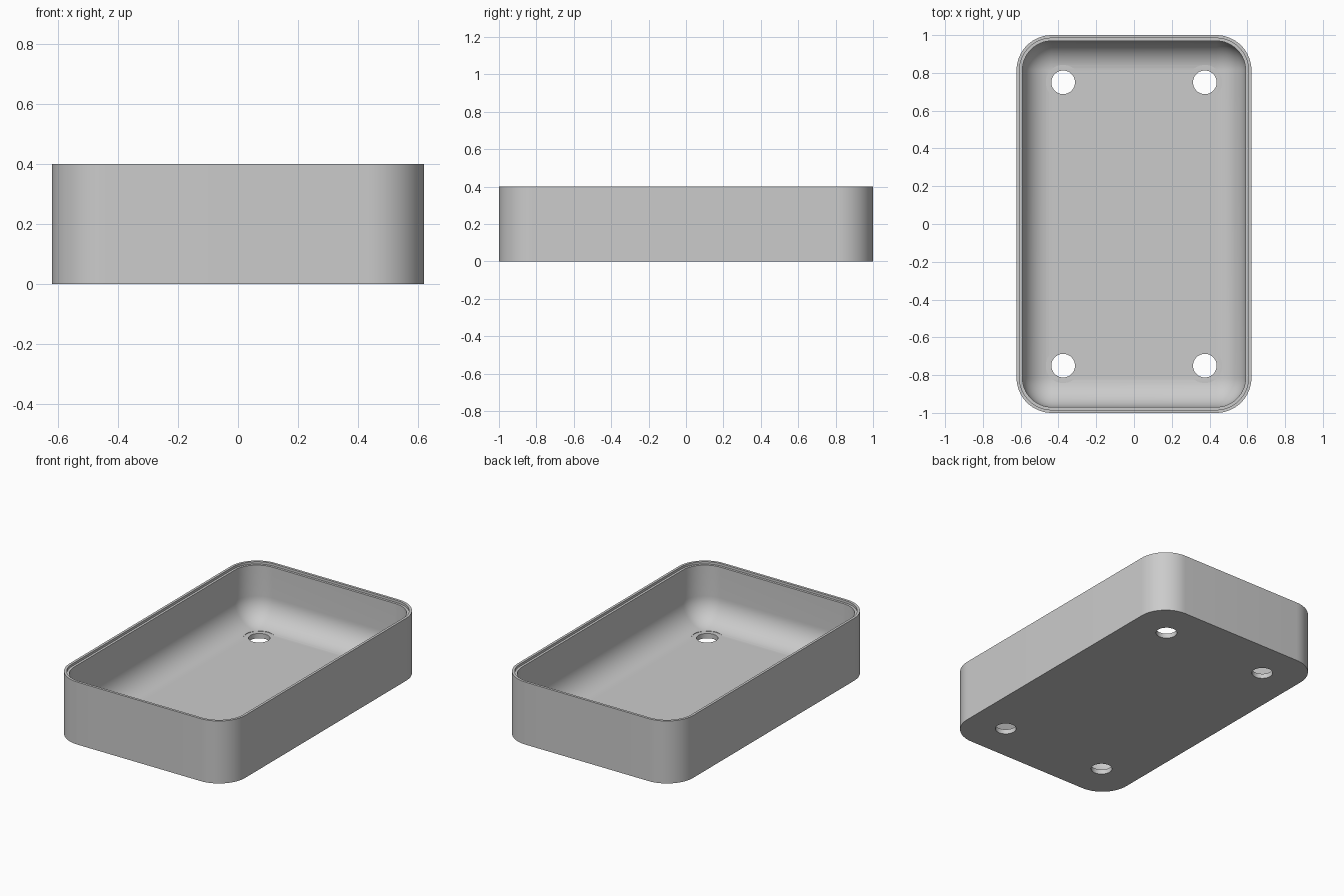
import bpy, bmesh, math
from mathutils import Matrix

cube = bpy.data.objects.get("Cube")
if cube:
    bpy.data.objects.remove(cube, do_unlink=True)

HALF_X, HALF_Y, HEIGHT = 0.622, 1.0, 0.4
CORNER, WALL, FLOOR = 0.187, 0.031, 0.031
LIP_WIDTH, LIP_DEPTH = 0.016, 0.015
FILLET = CORNER - WALL
STEPS = 16

grey = bpy.data.materials.new("plain grey")
grey.use_nodes = True
grey.diffuse_color = (0.6, 0.6, 0.6, 1)
grey.node_tree.nodes["Principled BSDF"].inputs["Base Color"].default_value = (0.6, 0.6, 0.6, 1)


def make_object(name, bm):
    bmesh.ops.recalc_face_normals(bm, faces=bm.faces)
    mesh = bpy.data.meshes.new(name)
    bm.to_mesh(mesh)
    bm.free()
    mesh.materials.append(grey)
    obj = bpy.data.objects.new(name, mesh)
    bpy.context.collection.objects.link(obj)
    return obj


def ring(bm, inset, z):
    """Rounded rectangle loop, moved inward from the outer wall."""
    radius = max(CORNER - inset, 0)
    verts = []
    for i, (sx, sy) in enumerate([(1, 1), (-1, 1), (-1, -1), (1, -1)]):
        cx = sx * (HALF_X - inset - radius)
        cy = sy * (HALF_Y - inset - radius)
        for k in range(STEPS + 1):
            a = (i + k / STEPS) * math.pi / 2
            verts.append(bm.verts.new((cx + radius * math.cos(a), cy + radius * math.sin(a), z)))
    return verts


# Tray wall section: outside, stepped rim, inside, rounded foot
section = [(0, 0), (0, HEIGHT), (LIP_WIDTH, HEIGHT),
           (LIP_WIDTH, HEIGHT - LIP_DEPTH), (WALL, HEIGHT - LIP_DEPTH)]
for k in range(STEPS + 1):
    a = k / STEPS * math.pi / 2
    section.append((WALL + FILLET * (1 - math.cos(a)), FLOOR + FILLET * (1 - math.sin(a))))

bm = bmesh.new()
rings = [ring(bm, inset, z) for inset, z in section]
for low, high in zip(rings, rings[1:]):
    for k in range(len(low)):
        n = (k + 1) % len(low)
        bm.faces.new((low[k], low[n], high[n], high[k]))
bm.faces.new(rings[0])
bm.faces.new(rings[-1])
bmesh.ops.remove_doubles(bm, verts=bm.verts, dist=0.0001)
tray = make_object("tray", bm)


def cut_corners(name, radius, bottom, top):
    """Cut one cylinder near each corner of the floor."""
    bm = bmesh.new()
    for sx in (-1, 1):
        for sy in (-1, 1):
            bmesh.ops.create_cone(
                bm, cap_ends=True, segments=48, radius1=radius, radius2=radius, depth=top - bottom,
                matrix=Matrix.Translation((sx * 0.375, sy * 0.75, (top + bottom) / 2)))
    cutter = make_object(name, bm)
    cutter.hide_render = True
    mod = tray.modifiers.new(name, "BOOLEAN")
    mod.object, mod.operation, mod.solver = cutter, "DIFFERENCE", "EXACT"
    bpy.context.view_layer.objects.active = tray
    bpy.ops.object.modifier_apply(modifier=name)
    bpy.data.objects.remove(cutter, do_unlink=True)


# Shallow screw-head seats, then the through holes
cut_corners("screw_seat_cutter", 0.092, FLOOR + 0.0002, 0.2)
cut_corners("screw_hole_cutter", 0.0625, -0.1, 0.2)

bpy.ops.object.select_all(action="DESELECT")
tray.select_set(True)
bpy.context.view_layer.objects.active = tray
bpy.ops.object.shade_smooth_by_angle(angle=math.radians(30))
